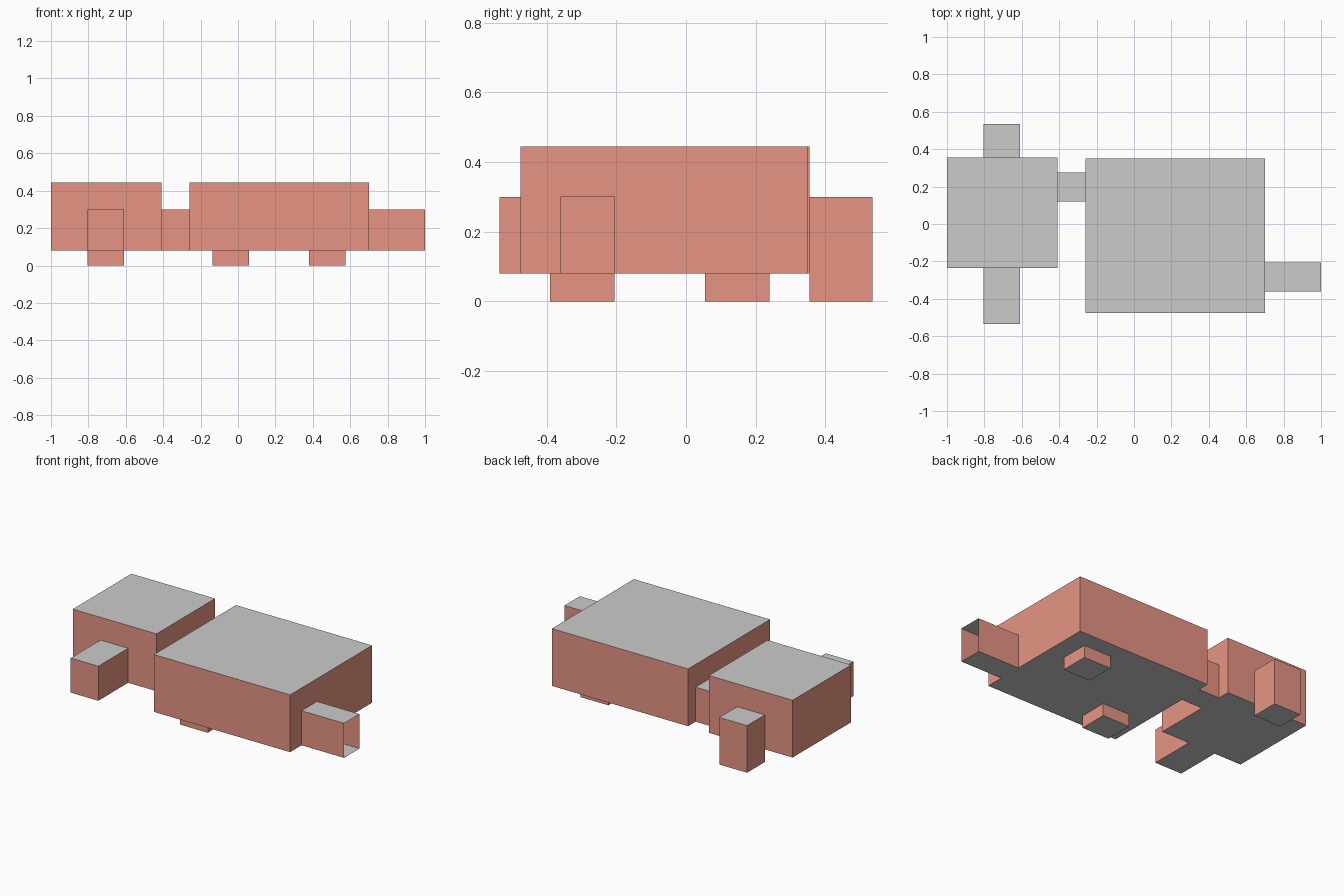
import bpy, bmesh
from mathutils import Vector

if "Cube" in bpy.data.objects:
    bpy.data.objects.remove(bpy.data.objects["Cube"])

EPS = 0.002

# Each hollow part: (low corner, high corner)
PARTS = {
    "small_room":      ((-1.00, -0.235, 0.08), (-0.41, 0.355, 0.445)),
    "large_room":      ((-0.26, -0.475, 0.08), (0.70, 0.35, 0.445)),
    "link_corridor":   ((-0.41, 0.12, 0.08), (-0.26, 0.275, 0.30)),
    "exit_corridor":   ((0.70, -0.36, 0.08), (1.00, -0.205, 0.30)),
    "front_alcove":    ((-0.805, -0.535, 0.08), (-0.61, -0.235, 0.30)),
    "back_stairwell":  ((-0.805, 0.355, 0.00), (-0.61, 0.535, 0.30)),
    "front_floor_pit": ((-0.135, -0.39, 0.00), (0.06, -0.205, 0.08)),
    "back_floor_pit":  ((0.38, 0.055, 0.00), (0.575, 0.24, 0.08)),
}
# Empty space beyond the exit, so that the corridor end is left open
OUTSIDE = ((1.00, -0.36, 0.08), (1.10, -0.205, 0.30))


def material(name, color):
    mat = bpy.data.materials.new(name)
    mat.diffuse_color = color
    mat.use_nodes = True
    mat.node_tree.nodes["Principled BSDF"].inputs["Base Color"].default_value = mat.diffuse_color
    return mat


stone = material("grey_stone", (0.8, 0.8, 0.8, 1))
wall = material("red_wall", (0.8, 0.3, 0.23, 1))


def touches(a, b):
    return all(a[0][i] <= b[1][i] + EPS and b[0][i] <= a[1][i] + EPS
               for i in range(3))


def cut_doorway(bm, lo, hi):
    """Slice the shell along a neighbour's bounds and remove the shared wall."""
    for bound in (lo, hi):
        for axis in range(3):
            normal = Vector((0, 0, 0))
            normal[axis] = 1
            bmesh.ops.bisect_plane(bm, geom=bm.verts[:] + bm.edges[:] + bm.faces[:],
                                   dist=1e-5, plane_co=bound, plane_no=normal)
    shared = []
    for f in bm.faces:
        c = f.calc_center_median()
        if all(lo[i] - EPS < c[i] < hi[i] + EPS for i in range(3)):
            shared.append(f)
    bmesh.ops.delete(bm, geom=shared, context='FACES')


def build_shell(name, lo, hi):
    lo_v, hi_v = Vector(lo), Vector(hi)
    bm = bmesh.new()
    bmesh.ops.create_cube(bm, size=1)
    bmesh.ops.scale(bm, vec=hi_v - lo_v, verts=bm.verts)
    bmesh.ops.translate(bm, vec=(lo_v + hi_v) / 2, verts=bm.verts)
    # Doorways towards every neighbour
    for other in list(PARTS.values()) + [OUTSIDE]:
        if other != (lo, hi) and touches((lo, hi), other):
            cut_doorway(bm, *other)
    bmesh.ops.dissolve_limit(bm, angle_limit=0.01, verts=bm.verts, edges=bm.edges)
    # Grey floors and ceilings, red walls
    bm.normal_update()
    for f in bm.faces:
        f.material_index = 0 if abs(f.normal.z) > 0.5 else 1
    mesh = bpy.data.meshes.new(name)
    bm.to_mesh(mesh)
    bm.free()
    mesh.materials.append(stone)
    mesh.materials.append(wall)
    bpy.context.collection.objects.link(bpy.data.objects.new(name, mesh))


for part, (low, high) in PARTS.items():
    build_shell(part, low, high)
